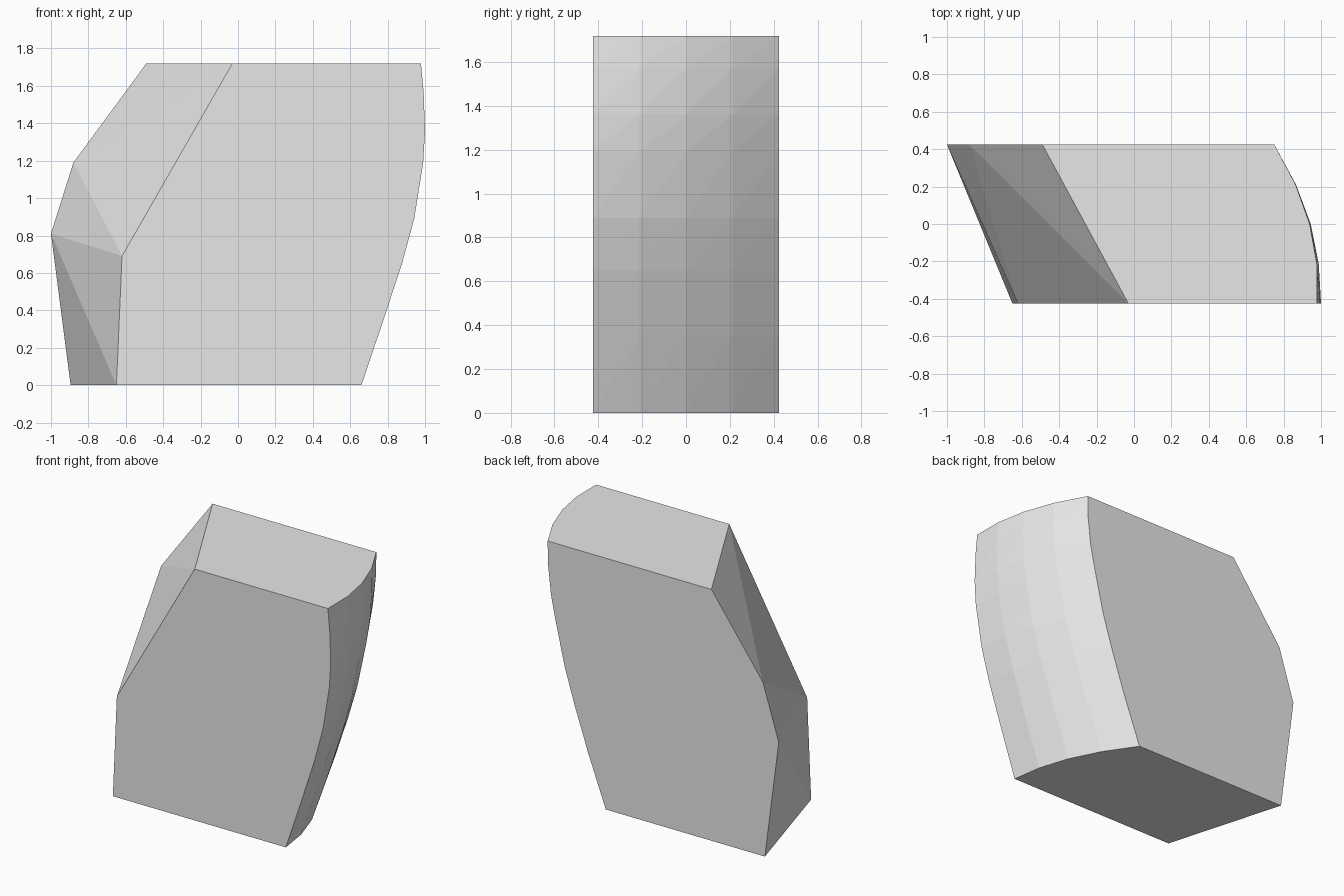
import bpy, bmesh

if "Cube" in bpy.data.objects:
    bpy.data.objects.remove(bpy.data.objects["Cube"])

HALF = 0.425   # half depth
TOP = 1.72

mat = bpy.data.materials.new("plain grey")
mat.diffuse_color = (0.8, 0.8, 0.8, 1)
mat.use_nodes = True
mat.node_tree.nodes["Principled BSDF"].inputs["Base Color"].default_value = mat.diffuse_color

# Slanted left side: (x, z) corners on the front and back planes
front_left = [(-0.65, 0), (-0.62, 0.69), (-0.03, TOP)]
back_left = [(-0.895, 0), (-1.0, 0.81), (-0.88, 1.19), (-0.49, TOP)]
points = [(x, -HALF, z) for x, z in front_left]
points += [(x, HALF, z) for x, z in back_left]

# Bulging right side: (z, x at the front, x at the back)
rows = [(0, 0.66, 0.31), (0.35, 0.778, 0.443), (0.65, 0.877, 0.546),
        (0.89, 0.942, 0.62), (1.19, 0.99, 0.69), (1.36, 1.0, 0.725),
        (1.57, 0.992, 0.748), (TOP, 0.978, 0.75)]
STEPS = 4
for z, xf, xb in rows:
    for i in range(STEPS + 1):
        t = i / STEPS
        x = xf + (xb - xf) * t + 0.3 * t * (1 - t)
        points.append((x, -HALF + 2 * HALF * t, z))

# Wrap the corner points into one flat-faceted block
bm = bmesh.new()
for p in points:
    bm.verts.new(p)
hull = bmesh.ops.convex_hull(bm, input=bm.verts[:])
loose = {v for v in hull["geom_interior"] + hull["geom_unused"]
         if isinstance(v, bmesh.types.BMVert)}
bmesh.ops.delete(bm, geom=list(loose), context='VERTS')
bmesh.ops.dissolve_limit(bm, angle_limit=0.005, verts=bm.verts[:], edges=bm.edges[:])
bmesh.ops.recalc_face_normals(bm, faces=bm.faces[:])

mesh = bpy.data.meshes.new("faceted_block")
bm.to_mesh(mesh)
bm.free()
mesh.materials.append(mat)
block = bpy.data.objects.new("faceted_block", mesh)
bpy.context.collection.objects.link(block)
